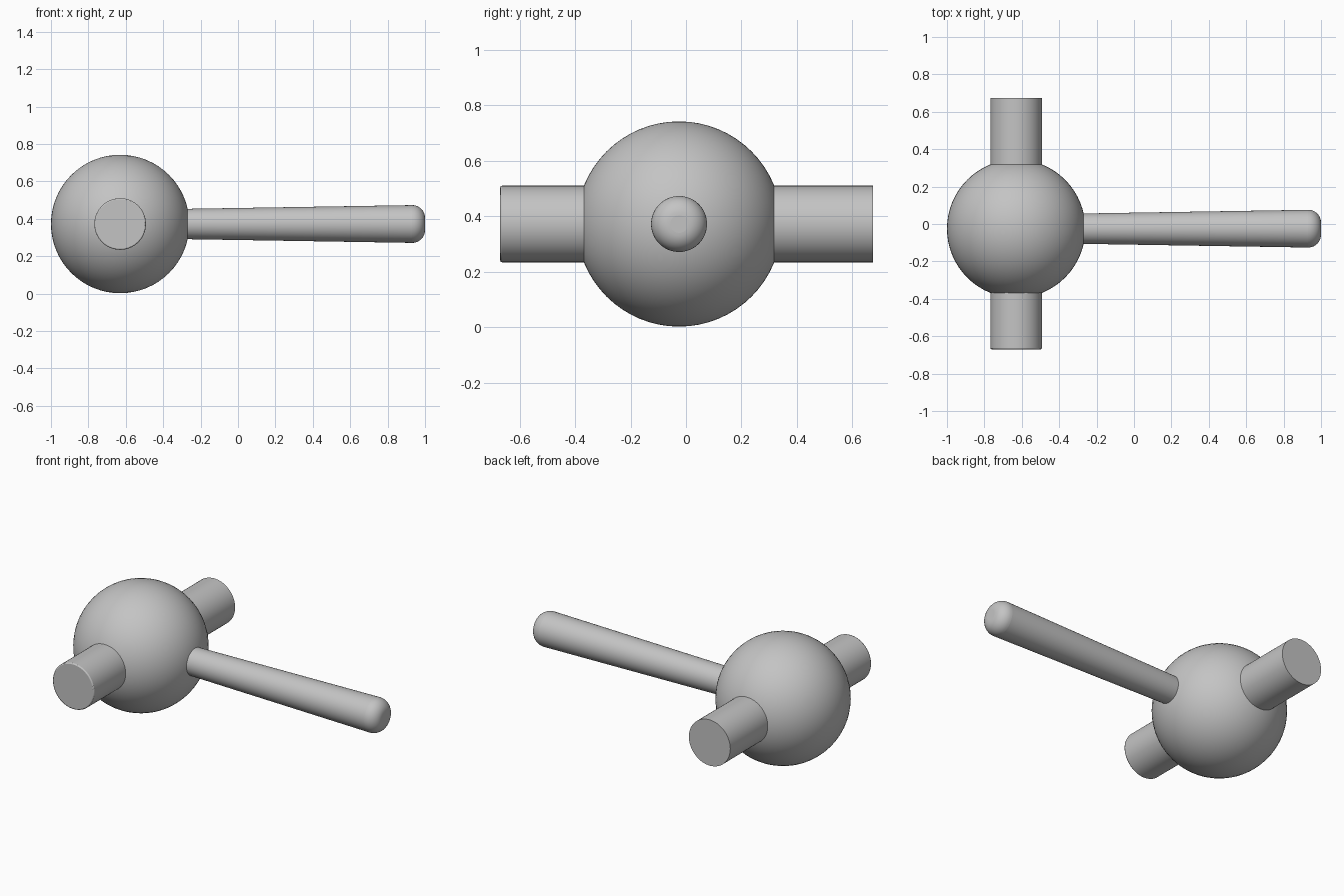
import bpy
import math
from mathutils import Matrix

default = bpy.data.objects.get("Cube")
if default:
    bpy.data.objects.remove(default, do_unlink=True)

# Single plain grey finish
GREY = (0.55, 0.55, 0.55, 1)
grey = bpy.data.materials.new("plain_grey")
grey.use_nodes = True
grey.diffuse_color = GREY
grey.node_tree.nodes["Principled BSDF"].inputs["Base Color"].default_value = GREY

BALL_X, BALL_Y, BALL_Z, BALL_R = -0.63, -0.025, 0.372, 0.37


def finish(name):
    obj = bpy.context.object
    obj.name = obj.data.name = name
    obj.data.materials.append(grey)
    bpy.ops.object.shade_smooth_by_angle(angle=math.radians(35))
    return obj


def rod(name, axis, start, end, r_start, r_end):
    """Tapered round bar along x or y, through the ball's centre line."""
    bpy.ops.mesh.primitive_cone_add(vertices=64, radius1=r_start,
                                    radius2=r_end, depth=end - start)
    obj = bpy.context.object
    middle = (start + end) / 2
    if axis == "x":
        turn = Matrix.Rotation(math.pi / 2, 4, "Y")
        place = (middle, BALL_Y, BALL_Z)
    else:
        turn = Matrix.Rotation(-math.pi / 2, 4, "X")
        place = (BALL_X, middle, BALL_Z)
    obj.data.transform(turn)
    obj.location = place
    return finish(name)


def round_rim(obj, width, segments):
    bevel = obj.modifiers.new("rounded_rim", "BEVEL")
    bevel.width = width
    bevel.segments = segments
    bevel.limit_method = "ANGLE"
    bevel.angle_limit = math.radians(60)


# Ball
bpy.ops.mesh.primitive_uv_sphere_add(segments=64, ring_count=32, radius=BALL_R,
                                     location=(BALL_X, BALL_Y, BALL_Z))
finish("ball")

# Pivot stubs, front and back, starting inside the ball
front = rod("front_stub", "y", -0.67, -0.2, 0.138, 0.138)
round_rim(front, 0.006, 2)
rod("back_stub", "y", 0.15, 0.675, 0.138, 0.138)

# Tapered handle with a rounded tip
handle = rod("handle", "x", -0.4, 1.0, 0.079, 0.102)
round_rim(handle, 0.07, 10)
